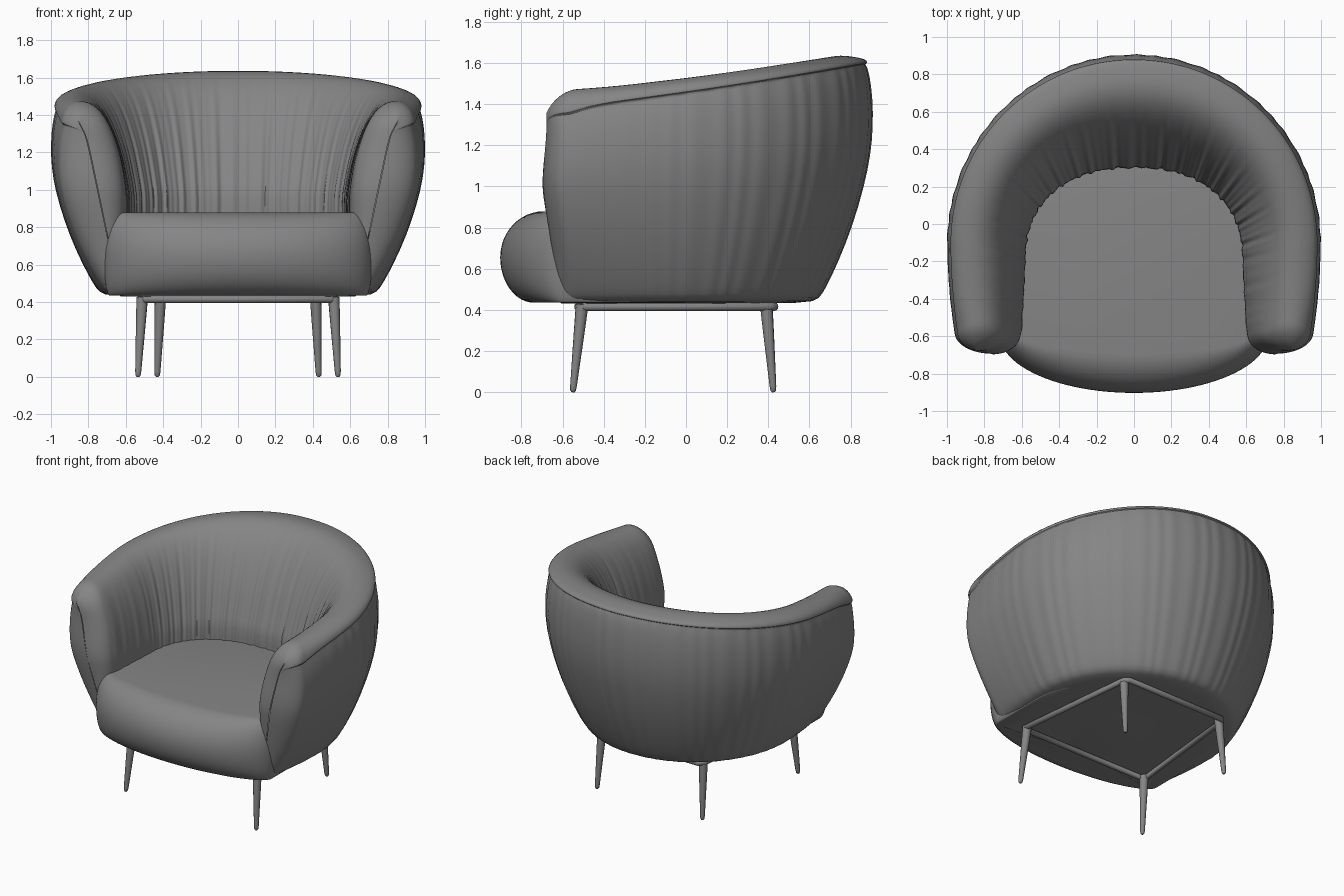
import bpy
from math import sin, cos, pi

if "Cube" in bpy.data.objects:
    bpy.data.objects.remove(bpy.data.objects["Cube"])

grey = bpy.data.materials.new("grey_fabric")
grey.diffuse_color = (.235, .235, .235, 1)
grey.use_nodes = True
grey.node_tree.nodes["Principled BSDF"].inputs["Base Color"].default_value = grey.diffuse_color

def make_mesh(name, rings, closed_ring=False, caps=False, subsurf=0):
    """Loft equal-length point rings into one smooth mesh."""
    n = len(rings[0])
    verts = [p for r in rings for p in r]
    faces = []
    for i in range(len(rings) - 1):
        for j in range(n if closed_ring else n - 1):
            k = (j + 1) % n
            faces.append((i*n + j, i*n + k, (i+1)*n + k, (i+1)*n + j))
    if caps:
        faces.append(tuple(range(n))[::-1])
        faces.append(tuple((len(rings)-1)*n + j for j in range(n)))
    me = bpy.data.meshes.new(name)
    me.from_pydata(verts, [], faces)
    me.materials.append(grey)
    ob = bpy.data.objects.new(name, me)
    bpy.context.collection.objects.link(ob)
    if subsurf:
        m = ob.modifiers.new("Smooth", 'SUBSURF')
        m.levels = m.render_levels = subsurf
    bpy.ops.object.select_all(action='DESELECT')
    ob.select_set(True)
    bpy.context.view_layer.objects.active = ob
    bpy.ops.object.shade_smooth_by_angle(angle=0.9)
    return ob

def tube(name, pts, radii, depth, cyclic=False):
    cu = bpy.data.curves.new(name, 'CURVE')
    cu.dimensions = '3D'
    cu.bevel_depth, cu.bevel_resolution, cu.use_fill_caps = depth, 4, True
    sp = cu.splines.new('POLY')
    sp.points.add(len(pts) - 1)
    for p, co, r in zip(sp.points, pts, radii):
        p.co, p.radius = (*co, 1), r
    sp.use_cyclic_u = cyclic
    sp.use_smooth = True
    cu.materials.append(grey)
    ob = bpy.data.objects.new(name, cu)
    bpy.context.collection.objects.link(ob)
    return ob

def mix(a, b, t):
    return a + (b - a) * t

# ---- wrap-around back and arms: inner gathers, rolled top, outer panel ----
FLOOR, SEAT = 0.43, 0.88
INNER = [(0, .12), (.03, .2), (.08, .31), (.15, .47), (.24, .62), (.33, .75),
         (.43, .86), (.54, .945), (.65, .988), (.75, 1), (.84, .99)]
OUTER = [(.968, .992), (.983, .95), (.997, .86), (1, .74), (.988, .62), (.957, .49),
         (.9, .32), (.83, .17), (.775, .07), (.74, .02), (.695, 0), (.2, 0)]

def front_y(z):
    if z > 1.38:
        return -.57 + (z - 1.38) * .5
    if z > 1.05:
        return -.59 + .02 * min(1, (z - 1.05) / .2)
    return -.5 - .09 * min(1, (z - FLOOR) / .55)

def outer_pt(a, s, sx, r, z):
    if s > 0:
        return sx * (r - .038*s*s), mix(-.1, front_y(z), s)
    return r * cos(a), -.1 + r * 1.008 * sin(a)

def inner_pt(a, s, sx, z):
    if s > 0:
        return sx * (.58 + .02*s), mix(-.2, front_y(z), s)
    c = cos(a)
    return .58 * abs(c)**.87 * (1 if c > 0 else -1), -.2 + .5 * max(0, sin(a))**.87

def section(a, s, sx, w):
    y = outer_pt(a, s, sx, 1, 1.3)[1]
    t = max(0, min(1, (y + .6) / 1.5))
    zc = 1.475 + .163 * t**1.3
    zs = zc - (.085 - .045 * t) - .03 * s**4
    folds = (sin(w*61) + sin(w*97 + 1) + .8*sin(w*41 + 2)) / 2.8
    ripple = 1 + .0025 * sin(w*53 + sin(w*17)) * (1 - s)
    pts = []
    def inner(k, z, amp):
        i, o = inner_pt(a, s, sx, z), outer_pt(a, s, sx, 1, z)
        k += amp * folds
        pts.append((mix(i[0], o[0], k), mix(i[1], o[1], k), z))
    inner(0, .55, 0)
    inner(0, SEAT - .02, .018)
    for k, f in INNER:                        # arms are plumper inside than the back
        inner(k ** (1 + .4*(1 - t)), mix(SEAT, zc, f), .019 * max(0, 1 - k*1.7))
    inner(.92, mix(zs, zc, .6), 0)
    inner(.953, zs + .014, 0)
    inner(.957, zs, 0)
    inner(mix(.935, .957, s**3), zs - .004, 0)
    for r, f in OUTER:
        z = mix(FLOOR, zs, f)
        pts.append((*outer_pt(a, s, sx, r*ripple, z), z))
    return pts

ARM, ARC = 14, 170
cols = [(0, 1 - i/ARM, 1) for i in range(ARM)]
cols += [(pi*i/ARC, 0, 1) for i in range(ARC + 1)]
cols += [(pi, (i + 1)/ARM, -1) for i in range(ARM)]
rings = []
for a, s, sx in cols:
    w = a if s == 0 else (-.5*s if sx > 0 else pi + .5*s)
    rings.append(section(a, s, sx, w))

def end_cap(ring, sx):
    """Rounded arm front: shrink the end section to its middle while moving forward."""
    out = []
    for i in range(1, 8):
        ph = pi/2 * i/7
        row = []
        for x, y, z in ring:
            mx, mz = sx * (.63 + .21*(z - FLOOR)), min(z, 1.28 + .4*(z - 1.28)) if z > 1.28 else z
            c = max(cos(ph), .01)
            my = mix(y, min(y, front_y(mz)), 1 - c)
            row.append((mix(mx, x, c), my - .108*sin(ph), mix(mz, z, c)))
        out.append(row)
    return out

rings = end_cap(rings[0], 1)[::-1] + rings + end_cap(rings[-1], -1)
make_mesh("back_and_arms", rings, subsurf=1)

# ---- seat cushion with a round bulging front, wider at the bottom ----
seat = []
for i in range(25):
    th = -pi/2 + pi*i/24
    up = sin(th) > 0
    d = (.21 if up else .165) * (1 - cos(th))
    hw = .718 - (.4 if up else .2) * d
    z = .655 + (.224 if up else .22) * sin(th)
    ring = []
    for j in range(49):                       # back half
        a = pi*j/48
        ring.append((hw*cos(a), -.2 + (.68 - .3*d)*sin(a), z))
    for j in range(49):                       # front half
        a = pi + pi*j/48
        ring.append((hw*cos(a), -.59 + (.313 - d)*sin(a), z))
    seat.append(ring)
make_mesh("seat_cushion", seat, closed_ring=True, caps=True)

# ---- base frame and four tapered splayed legs ----
z = .415
corners = [(.495, -.525), (.525, -.495), (.43, .4), (.4, .43)]
loop = [(x, y, z) for x, y in corners] + [(-x, y, z) for x, y in corners[::-1]]
tube("base_frame", loop, [1]*8, .02, cyclic=True)
for side, sx in (("right", 1), ("left", -1)):
    for pos, top, foot in (("front", (.512, -.505), (.535, -.55)),
                           ("back", (.415, .39), (.432, .425))):
        fr = [0, .3, .93, .98, 1]
        pts = [(sx*mix(top[0], foot[0], f), mix(top[1], foot[1], f), .425*(1 - f)) for f in fr]
        tube(f"{pos}_{side}_leg", pts, [1.1, .95, .58, .5, .25], .028)
